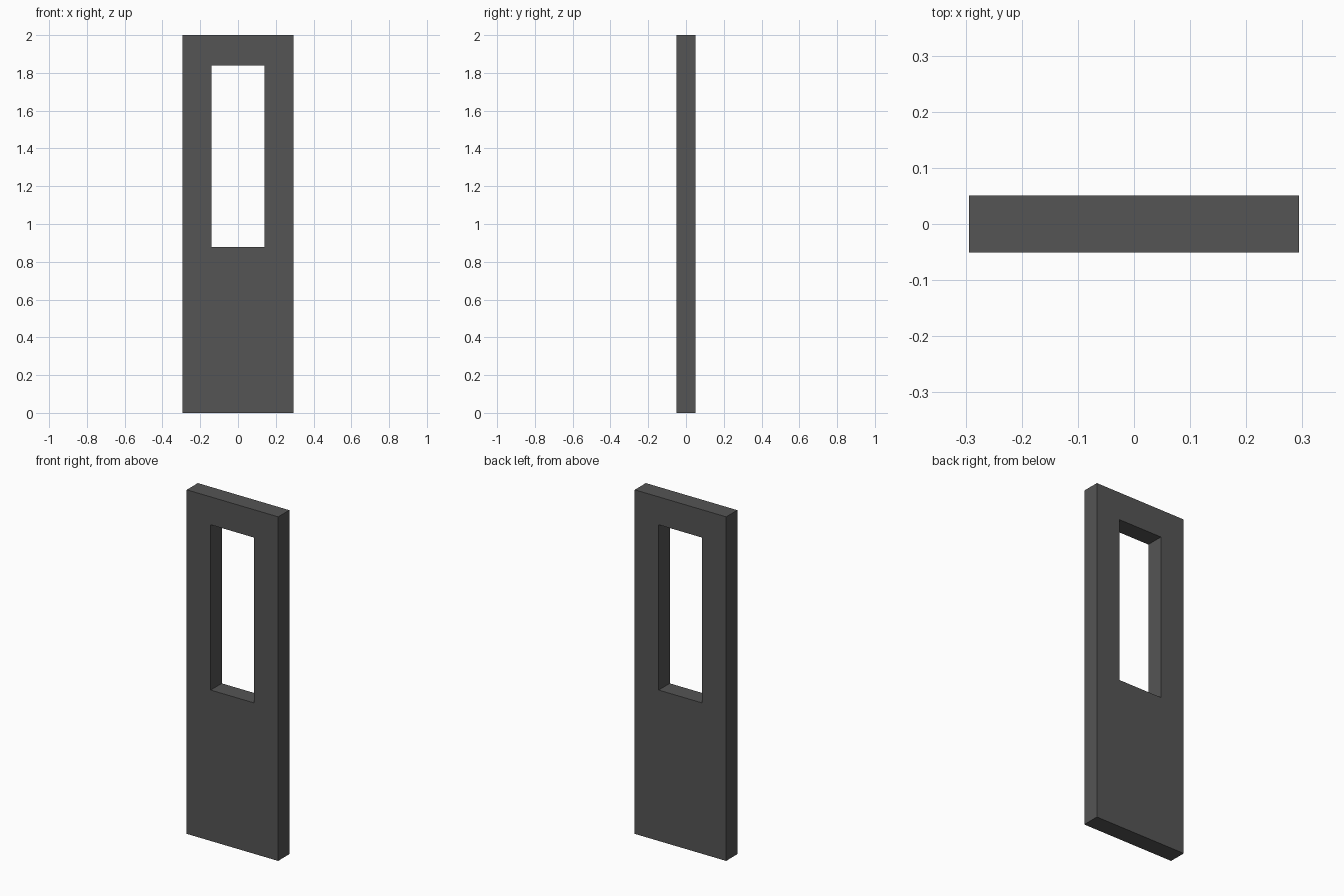
import bpy, bmesh

if "Cube" in bpy.data.objects:
    bpy.data.objects.remove(bpy.data.objects["Cube"])

HALF_W, HALF_D, HEIGHT = 0.294, 0.051, 2.0
WIN_HALF_W, WIN_LOW, WIN_HIGH = 0.14, 0.877, 1.838


def rectangle(bm, half_w, low, high, y):
    corners = [(-half_w, low), (half_w, low), (half_w, high), (-half_w, high)]
    return [bm.verts.new((x, y, z)) for x, z in corners]


# Door panel: outer and window outlines on front and back, joined by quads
bm = bmesh.new()
rings = [rectangle(bm, HALF_W, 0, HEIGHT, -HALF_D),
         rectangle(bm, WIN_HALF_W, WIN_LOW, WIN_HIGH, -HALF_D),
         rectangle(bm, WIN_HALF_W, WIN_LOW, WIN_HIGH, HALF_D),
         rectangle(bm, HALF_W, 0, HEIGHT, HALF_D)]
for r in range(4):
    a, b = rings[r], rings[(r + 1) % 4]
    for i in range(4):
        j = (i + 1) % 4
        bm.faces.new((a[i], a[j], b[j], b[i]))
bmesh.ops.recalc_face_normals(bm, faces=bm.faces)

mesh = bpy.data.meshes.new("door_panel")
bm.to_mesh(mesh)
bm.free()
door = bpy.data.objects.new("door_panel", mesh)
bpy.context.collection.objects.link(door)

# Dark grey finish
finish = bpy.data.materials.new("dark_grey")
finish.diffuse_color = (0.09, 0.09, 0.09, 1)
finish.use_nodes = True
finish.node_tree.nodes["Principled BSDF"].inputs["Base Color"].default_value = finish.diffuse_color
mesh.materials.append(finish)
